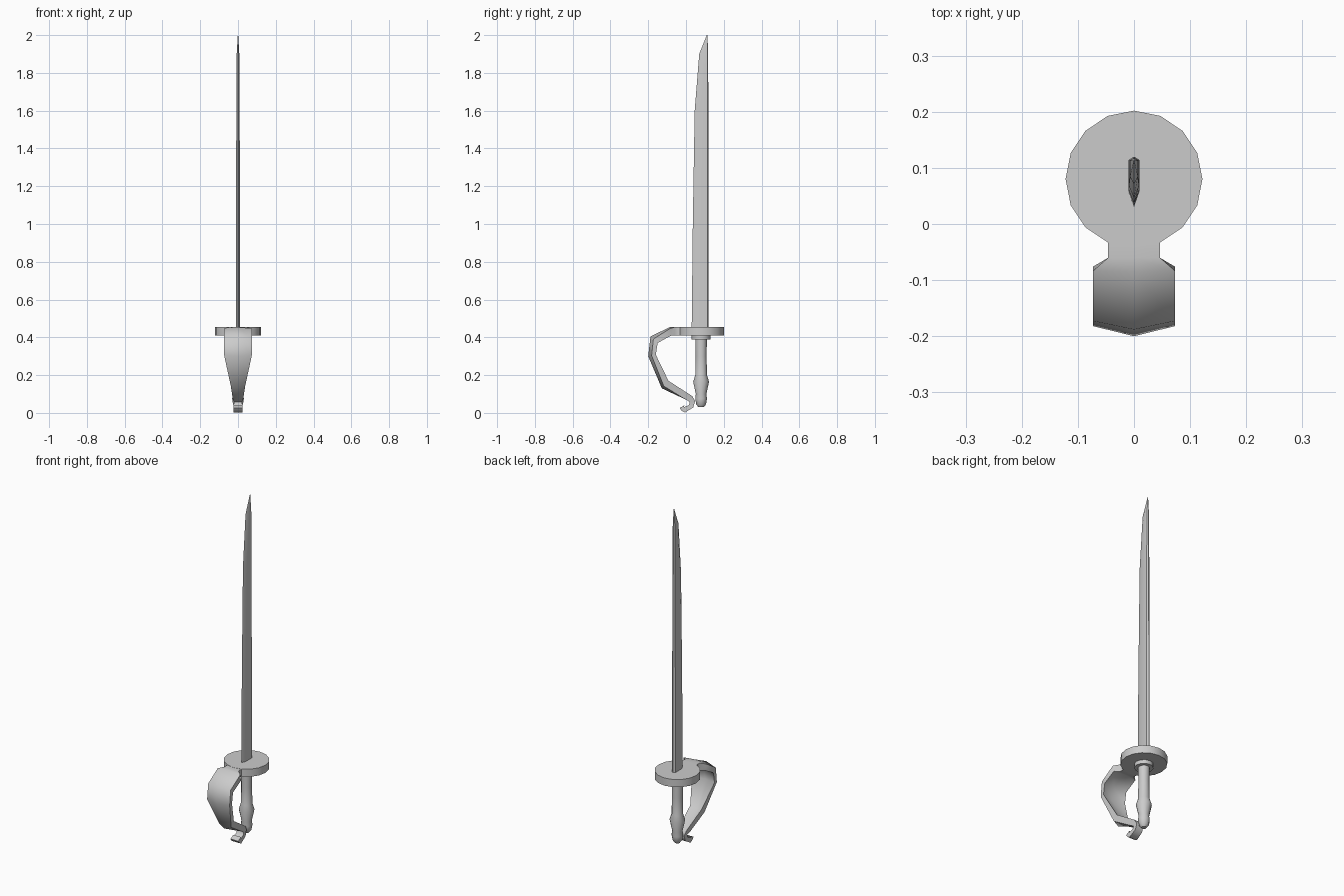
import bpy, bmesh, math

if "Cube" in bpy.data.objects:
    bpy.data.objects.remove(bpy.data.objects["Cube"])

AXIS_Y = 0.08  # blade, disc and grip share this axis


def make_object(name, rings, angle):
    """Skin a closed solid through rings of equal point count."""
    bm = bmesh.new()
    loops = [[bm.verts.new(p) for p in ring] for ring in rings]
    for a, b in zip(loops, loops[1:]):
        for i in range(len(a)):
            j = (i + 1) % len(a)
            bm.faces.new((a[i], a[j], b[j], b[i]))
    bm.faces.new(loops[0][::-1])
    bm.faces.new(loops[-1])
    bmesh.ops.remove_doubles(bm, verts=bm.verts, dist=0.0001)
    bmesh.ops.recalc_face_normals(bm, faces=bm.faces)
    mesh = bpy.data.meshes.new(name)
    bm.to_mesh(mesh)
    bm.free()
    obj = bpy.data.objects.new(name, mesh)
    bpy.context.collection.objects.link(obj)
    bpy.ops.object.select_all(action='DESELECT')
    obj.select_set(True)
    bpy.context.view_layer.objects.active = obj
    bpy.ops.object.shade_smooth_by_angle(angle=math.radians(angle))
    return obj


def turned(name, profile, sides, angle):
    """Lathe a (radius, z) profile around the sword axis."""
    rings = [[(r * math.sin(2 * math.pi * i / sides),
               AXIS_Y + r * math.cos(2 * math.pi * i / sides), z)
              for i in range(sides)] for r, z in profile]
    return make_object(name, rings, angle)


# Round hand guard
turned("guard_disc", [(0.122, 0.41), (0.122, 0.455)], 16, 50)

# Grip with swollen pommel, and the collar under the disc
turned("grip", [(0.014, 0.03), (0.026, 0.045), (0.031, 0.075), (0.028, 0.10),
                (0.042, 0.165), (0.031, 0.20), (0.029, 0.30), (0.031, 0.415)], 12, 50)
turned("collar", [(0.05, 0.388), (0.05, 0.415)], 12, 50)

# Single-edged blade: (z, cutting edge y, bevel y, spine y, half thickness)
blade = []
for z, edge, bevel, spine, t in [(0.44, 0.030, 0.058, 0.114, 0.010),
                                 (1.00, 0.036, 0.062, 0.114, 0.010),
                                 (1.60, 0.046, 0.068, 0.113, 0.009),
                                 (1.90, 0.070, 0.085, 0.113, 0.007),
                                 (2.00, 0.110, 0.111, 0.113, 0.001)]:
    blade.append([(0, edge, z), (t, bevel, z), (t, spine, z),
                  (0, spine + 0.006 * t / 0.01, z), (-t, spine, z), (-t, bevel, z)])
make_object("blade", blade, 35)

# Knuckle guard: outer ridge (y, z), inner side edge (y, z), half width, ridge bow
knuckle = []
for oy, oz, iy, iz, w, f in [(-0.033, 0.454, -0.033, 0.411, 0.046, 0),
                             (-0.060, 0.454, -0.060, 0.411, 0.046, 0),
                             (-0.085, 0.454, -0.076, 0.411, 0.073, 0.15),
                             (-0.188, 0.405, -0.150, 0.370, 0.073, 0.4),
                             (-0.200, 0.300, -0.160, 0.308, 0.073, 0.45),
                             (-0.128, 0.130, -0.093, 0.170, 0.038, 0.3),
                             (0.000, 0.070, 0.034, 0.088, 0.027, 0),
                             (0.020, 0.058, 0.048, 0.062, 0.021, 0),
                             (0.016, 0.042, 0.038, 0.028, 0.023, 0),
                             (-0.004, 0.033, -0.006, 0.002, 0.025, 0),
                             (-0.012, 0.030, -0.022, 0.010, 0.025, 0),
                             (-0.008, 0.040, -0.034, 0.026, 0.025, 0)]:
    dy, dz = f * (iy - oy), f * (iz - oz)
    knuckle.append([(-w, oy + dy, oz + dz), (0, oy, oz), (w, oy + dy, oz + dz),
                    (w, iy, iz), (0, iy - dy, iz - dz), (-w, iy, iz)])
make_object("knuckle_guard", knuckle, 60)
